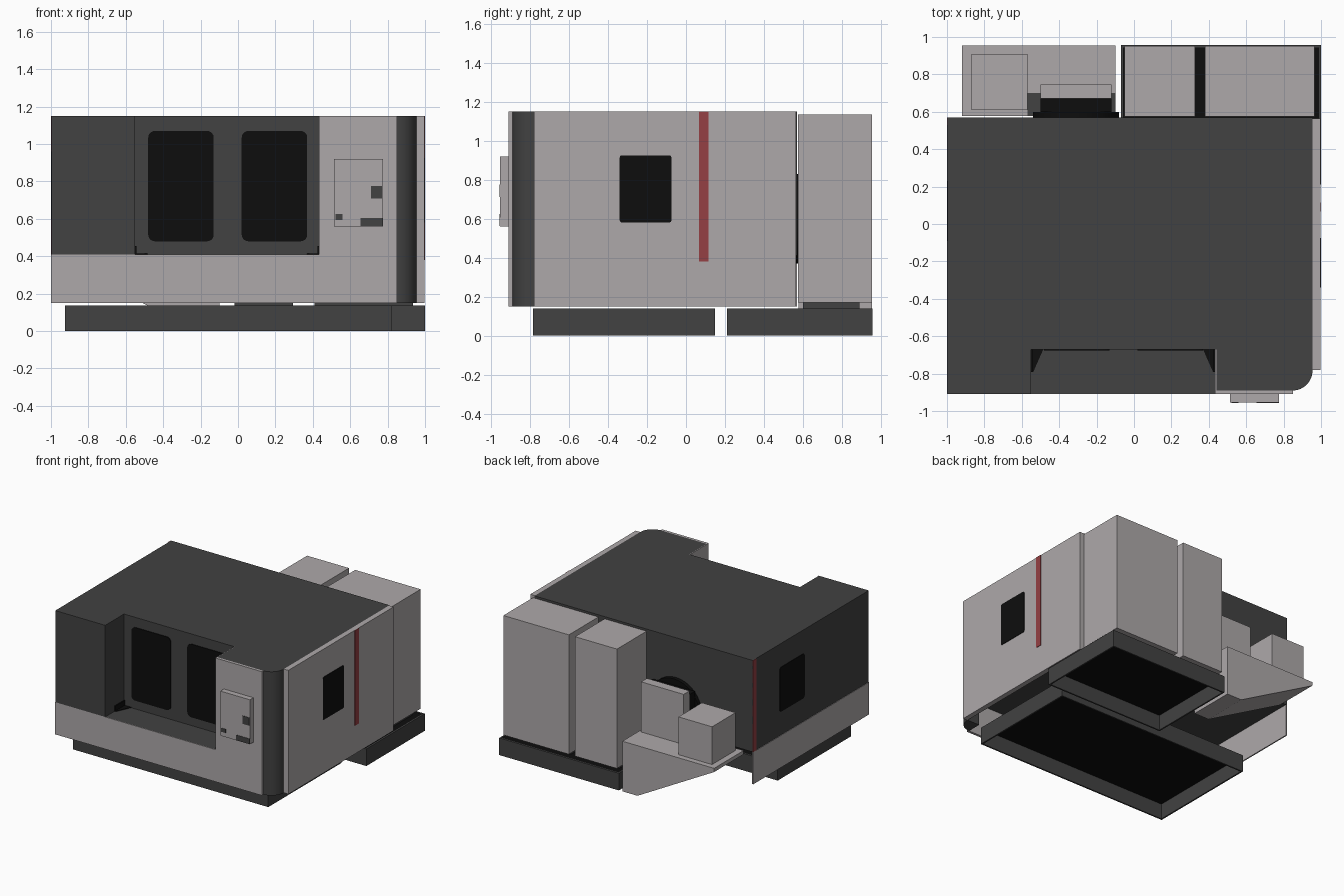
import bpy, bmesh, math
from mathutils import Vector

if "Cube" in bpy.data.objects:
    bpy.data.objects.remove(bpy.data.objects["Cube"])


def material(name, rgb):
    m = bpy.data.materials.new(name)
    m.diffuse_color = (*rgb, 1)
    m.use_nodes = True
    m.node_tree.nodes["Principled BSDF"].inputs["Base Color"].default_value = m.diffuse_color
    return m


LIGHT = material("light_grey", (0.42, 0.395, 0.40))
DARK = material("dark_grey", (0.054, 0.054, 0.054))
BLACK = material("black", (0.004, 0.004, 0.004))
RED = material("red", (0.30, 0.05, 0.056))


def prism(name, pts, axis, lo, hi, mat):
    """Extrude a 2D profile along an axis: x uses (y,z), y uses (x,z), z uses (x,y)."""
    place = {"x": lambda a, b, c: (c, a, b),
             "y": lambda a, b, c: (a, c, b),
             "z": lambda a, b, c: (a, b, c)}[axis]
    bm = bmesh.new()
    face = bm.faces.new([bm.verts.new(place(a, b, lo)) for a, b in pts])
    ext = bmesh.ops.extrude_face_region(bm, geom=[face])
    moved = [v for v in ext["geom"] if isinstance(v, bmesh.types.BMVert)]
    bmesh.ops.translate(bm, verts=moved, vec=Vector(place(0, 0, hi - lo)))
    bmesh.ops.recalc_face_normals(bm, faces=bm.faces)
    me = bpy.data.meshes.new(name)
    bm.to_mesh(me)
    bm.free()
    me.materials.append(mat)
    ob = bpy.data.objects.new(name, me)
    bpy.context.collection.objects.link(ob)
    return ob


def box(name, x, y, z, mat):
    return prism(name, [(x[0], y[0]), (x[1], y[0]), (x[1], y[1]), (x[0], y[1])], "z", z[0], z[1], mat)


def arc(cx, cy, rx, ry, a0, a1, n):
    return [(cx + rx * math.cos(math.radians(a0 + (a1 - a0) * i / n)),
             cy + ry * math.sin(math.radians(a0 + (a1 - a0) * i / n))) for i in range(n + 1)]


def rounded(a, b, r):
    """Rounded rectangle spanning a[0]..a[1] by b[0]..b[1]."""
    pts = []
    for cx, cy, s in ((a[1] - r, b[1] - r, 0), (a[0] + r, b[1] - r, 90),
                      (a[0] + r, b[0] + r, 180), (a[1] - r, b[0] + r, 270)):
        pts += arc(cx, cy, r, r, s, s + 90, 5)
    return pts


def smooth(ob):
    bpy.ops.object.select_all(action="DESELECT")
    ob.select_set(True)
    bpy.context.view_layer.objects.active = ob
    bpy.ops.object.shade_smooth_by_angle(angle=math.radians(35))


# Main enclosure with the door recess cut into its outline
L, R, F, B = -0.996, 0.955, -0.91, 0.57
corner = arc(0.85, -0.78, 0.105, 0.11, -90, 0, 12)
prism("enclosure", [(L, F), (-0.55, F), (-0.55, -0.67), (0.44, -0.67), (0.44, -0.89),
                    (0.845, -0.89), (0.845, -0.775), (R, -0.775), (R, B), (L, B)],
      "z", 0.41, 1.15, DARK)
smooth(prism("rounded_corner", [(0.845, -0.775)] + [(0.845, -0.89)] + corner + [(R, -0.775)],
             "z", 0.15, 1.15, DARK))
box("recess_floor", (-0.55, 0.44), (-0.905, -0.67), (0.39, 0.41), DARK)

# Light cladding panels
box("front_skirt", (L, 0.44), (F, -0.905), (0.15, 0.41), LIGHT)
box("front_right_panel", (0.44, 0.85), (F, -0.89), (0.15, 1.15), LIGHT)
box("recess_side_panel", (0.434, 0.44), (-0.908, -0.67), (0.41, 1.15), LIGHT)
box("left_skirt", (-1.0, -0.99), (F, B), (0.15, 0.41), LIGHT)
box("right_panel", (R, 0.996), (-0.78, 0.565), (0.15, 1.15), LIGHT)

# Door windows
for i, x0 in enumerate((-0.48, 0.02)):
    prism(f"door_window_{i + 1}", rounded((x0, x0 + 0.35), (0.48, 1.07), 0.035),
          "y", -0.677, -0.669, BLACK)

# Black gussets in the recess corners
for side, x, s in (("left", -0.55, 1), ("right", 0.434, -1)):
    prism(f"{side}_floor_gusset", [(x, -0.79), (x + s * 0.012, -0.79),
                                   (x + s * 0.065, -0.67), (x, -0.67)], "z", 0.409, 0.415, BLACK)
    box(f"{side}_wall_gusset", sorted((x, x + s * 0.008)), (-0.79, -0.67), (0.41, 0.455), BLACK)

# Side windows and red stripes
prism("right_window", rounded((-0.34, -0.075), (0.58, 0.925), 0.012), "x", 0.994, 1.0, BLACK)
prism("left_window", rounded((-0.09, 0.23), (0.60, 0.96), 0.025), "x", -1.0, -0.994, BLACK)
box("right_stripe", (0.994, 1.0), (0.066, 0.115), (0.38, 1.15), RED)
box("left_stripe", (-1.0, -0.994), (0.53, B), (0.41, 1.15), RED)

# Control panel with its dark keys
box("control_panel", (0.512, 0.775), (-0.955, F), (0.56, 0.92), LIGHT)
for i, (x, z) in enumerate((((0.71, 0.77), (0.71, 0.775)), ((0.655, 0.775), (0.562, 0.605)),
                            ((0.52, 0.56), (0.595, 0.625)))):
    box(f"control_key_{i + 1}", x, (-0.958, -0.954), z, DARK)

# Open-bottomed bases: four dark walls under a black deck
for name, x, y in (("front_base", (-0.925, 0.82), (-0.785, 0.15)),
                   ("rear_base", (-0.07, 1.0), (0.21, 0.957))):
    t = 0.012
    z = (0, 0.138)
    box(name + "_wall_front", x, (y[0], y[0] + t), z, DARK)
    box(name + "_wall_back", x, (y[1] - t, y[1]), z, DARK)
    box(name + "_wall_left", (x[0], x[0] + t), (y[0] + t, y[1] - t), z, DARK)
    box(name + "_wall_right", (x[1] - t, x[1]), (y[0] + t, y[1] - t), z, DARK)
    box(name + "_deck", (x[0] + t, x[1] - t), (y[0] + t, y[1] - t), (0.125, 0.136), BLACK)

# Rear cabinets on plinths
for name, x in (("large_cabinet", (0.38, 0.965)), ("small_cabinet", (-0.05, 0.325))):
    box(name, x, (0.575, 0.953), (0.17, 1.135), LIGHT)
    box(name + "_plinth", (x[0] + 0.03, x[1] - 0.03), (0.60, 0.89), (0.136, 0.17), DARK)

# Coolant tank with sloping underside, and the units standing on it
prism("coolant_tank", [(-0.1, 0.405), (-0.1, 0.0), (-0.235, 0.0), (-0.92, 0.375), (-0.92, 0.405)],
      "y", 0.578, 0.955, LIGHT)
box("tank_mat", (-0.57, -0.1), (0.58, 0.70), (0.40, 0.411), DARK)
box("pump_box", (-0.87, -0.57), (0.61, 0.91), (0.405, 0.71), LIGHT)
box("filter_box", (-0.5, -0.12), (0.67, 0.745), (0.405, 0.81), LIGHT)
box("filter_backing", (-0.5, -0.12), (0.60, 0.67), (0.405, 0.78), BLACK)
smooth(prism("rear_port", arc(-0.31, 0.60, 0.23, 0.23, 0, 348.75, 31), "y", 0.565, 0.60, BLACK))
